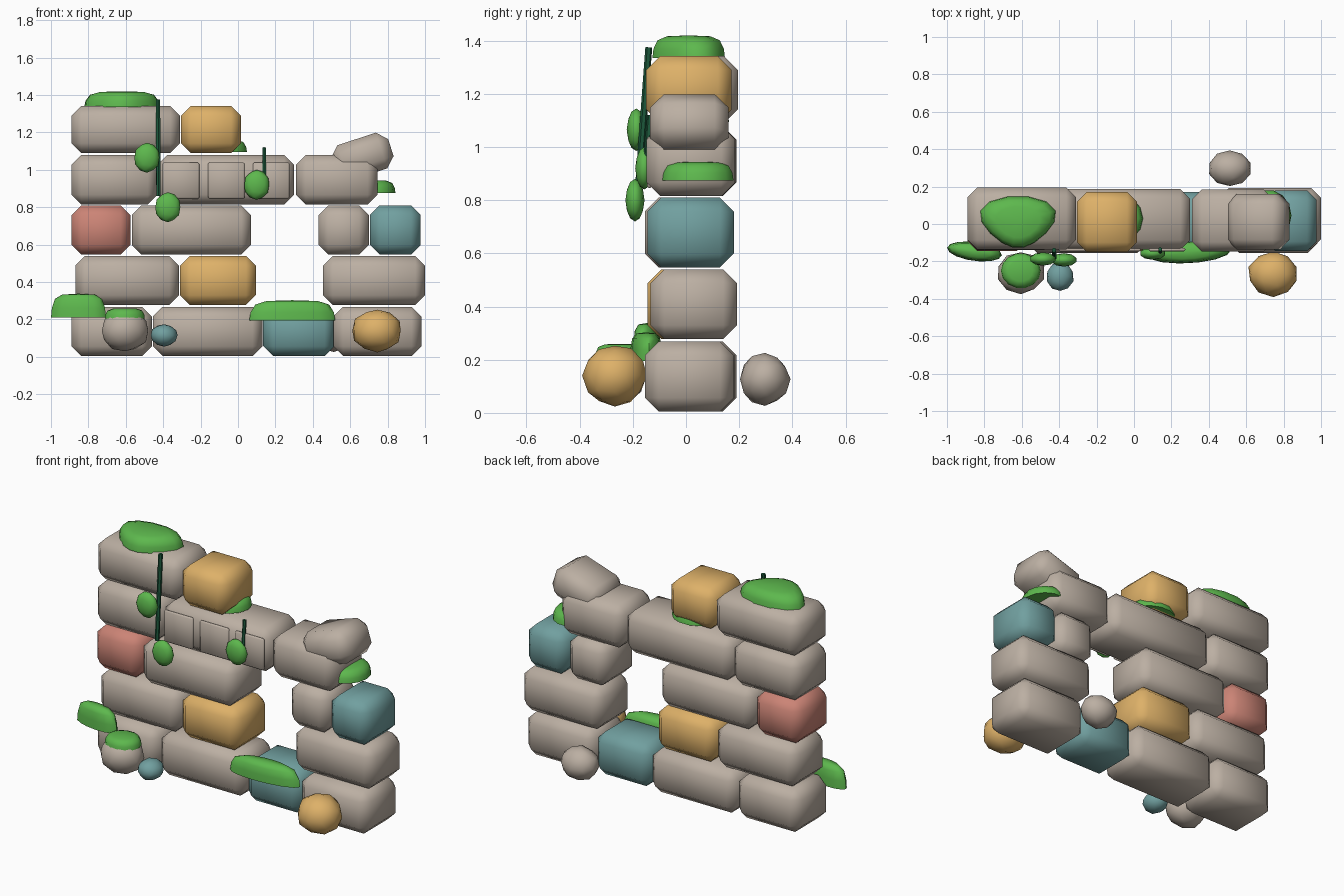
import bpy, bmesh, math, random
from mathutils import Matrix, Vector

if "Cube" in bpy.data.objects:
    bpy.data.objects.remove(bpy.data.objects["Cube"])

random.seed(4)


def mat(name, r, g, b):
    m = bpy.data.materials.new(name)
    m.diffuse_color = (r, g, b, 1)
    m.use_nodes = True
    m.node_tree.nodes["Principled BSDF"].inputs["Base Color"].default_value = m.diffuse_color
    return m


STONE = mat("warm grey stone", 0.50, 0.43, 0.365)
OCHRE = mat("ochre stone", 0.73, 0.44, 0.14)
TEAL = mat("teal stone", 0.165, 0.35, 0.35)
RED = mat("red stone", 0.60, 0.23, 0.18)
MOSS = mat("moss green", 0.11, 0.48, 0.075)
STEM = mat("dark stem green", 0.012, 0.10, 0.045)


def finish(bm, name, material, angle=60):
    bmesh.ops.recalc_face_normals(bm, faces=bm.faces)
    me = bpy.data.meshes.new(name)
    bm.to_mesh(me)
    bm.free()
    me.materials.append(material)
    for p in me.polygons:
        p.use_smooth = True
    me.set_sharp_from_angle(angle=math.radians(angle))
    ob = bpy.data.objects.new(name, me)
    bpy.context.collection.objects.link(ob)
    return ob


def block(name, x, y, z, material, bevel=0.052, tilt=0):
    """Chamfered block from (min, max) ranges, tilted about y."""
    bm = bmesh.new()
    bmesh.ops.create_cube(bm, size=1)
    bmesh.ops.scale(bm, verts=bm.verts, vec=(x[1] - x[0], y[1] - y[0], z[1] - z[0]))
    bmesh.ops.bevel(bm, geom=bm.edges[:], offset=bevel, segments=1, affect='EDGES')
    bmesh.ops.rotate(bm, verts=bm.verts, matrix=Matrix.Rotation(math.radians(tilt), 3, 'Y'))
    bmesh.ops.translate(bm, verts=bm.verts, vec=((x[0] + x[1]) / 2, (y[0] + y[1]) / 2, (z[0] + z[1]) / 2))
    return finish(bm, name, material)


def ball(name, centre, radii, material, rough=0.0, sub=2):
    """Low-poly pebble or leaf blob."""
    bm = bmesh.new()
    bmesh.ops.create_icosphere(bm, subdivisions=sub, radius=1)
    for v in bm.verts:
        k = 1 + random.uniform(-rough, rough)
        v.co = Vector(c + a * r * k for c, a, r in zip(centre, v.co, radii))
    return finish(bm, name, material)


def moss(name, centre, radii, yaw=0, taper=0.0, skew=0.0):
    """Flat-bottomed dome; centre is on the base."""
    bm = bmesh.new()
    n, rings = 14, []
    for r, h in ((1, 0), (0.97, 0.4), (0.86, 0.78), (0.6, 0.96)):
        ring = []
        for i in range(n):
            a = 2 * math.pi * i / n
            y = math.sin(a) * r
            x = math.cos(a) * r * (1 + taper * y) + skew * y
            p = Vector((x * radii[0], y * radii[1], h * radii[2]))
            ring.append(bm.verts.new(Matrix.Rotation(math.radians(yaw), 3, 'Z') @ p + Vector(centre)))
        rings.append(ring)
    for lo, hi in zip(rings, rings[1:]):
        for i in range(n):
            bm.faces.new((lo[i], lo[(i + 1) % n], hi[(i + 1) % n], hi[i]))
    tip = bm.verts.new(Vector(centre) + Vector((0, 0, radii[2])))
    for i in range(n):
        bm.faces.new((rings[-1][i], rings[-1][(i + 1) % n], tip))
    bm.faces.new(rings[0][::-1])
    return finish(bm, name, MOSS)


def stem(name, a, b, r):
    a, b = Vector(a), Vector(b)
    bm = bmesh.new()
    bmesh.ops.create_cone(bm, cap_ends=True, segments=6, radius1=r, radius2=r, depth=(b - a).length)
    q = (b - a).to_track_quat('Z', 'Y').to_matrix()
    bmesh.ops.rotate(bm, verts=bm.verts, matrix=q)
    bmesh.ops.translate(bm, verts=bm.verts, vec=(a + b) / 2)
    return finish(bm, name, STEM, 40)


# Courses of wall blocks: z range, then (x0, x1, y0, y1, colour)
courses = [
    ((0.005, 0.268), [(-0.89, -0.46, -0.14, 0.19, STONE), (-0.455, 0.13, -0.14, 0.185, STONE),
                      (0.135, 0.515, -0.14, 0.17, TEAL), (0.51, 0.98, -0.155, 0.18, STONE)]),
    ((0.278, 0.54), [(-0.87, -0.315, -0.135, 0.185, STONE), (-0.31, 0.095, -0.145, 0.18, OCHRE),
                     (0.455, 1.0, -0.133, 0.192, STONE)]),
    ((0.547, 0.81), [(-0.89, -0.575, -0.145, 0.18, RED), (-0.568, 0.07, -0.155, 0.18, STONE),
                     (0.43, 0.70, -0.14, 0.175, STONE), (0.705, 0.977, -0.145, 0.18, TEAL)]),
    ((0.815, 1.08), [(-0.89, -0.43, -0.14, 0.19, STONE), (-0.43, 0.30, -0.137, 0.187, STONE),
                     (0.31, 0.745, -0.148, 0.185, STONE)]),
    ((1.09, 1.342), [(-0.89, -0.31, -0.137, 0.195, STONE), (-0.305, 0.015, -0.15, 0.172, OCHRE)]),
]
for row, (z, items) in enumerate(courses):
    for col, (x0, x1, y0, y1, m) in enumerate(items):
        block(f"wall_block_{row + 1}_{col + 1}", (x0, x1), (y0, y1), z, m)

# Raised panels on the lintel
for i, x in enumerate((-0.305, -0.062, 0.177)):
    block(f"lintel_panel_{i + 1}", (x - 0.098, x + 0.098), (-0.147, -0.127), (0.845, 1.04), STONE, 0.008)

# Toppled block on the right end
block("toppled_block", (0.505, 0.825), (-0.135, 0.16), (0.97, 1.17), STONE, 0.052, -18)

# Fallen rubble
ball("rubble_left", (-0.605, -0.26, 0.14), (0.128, 0.112, 0.112), STONE, 0.04)
ball("rubble_teal_pebble", (-0.395, -0.28, 0.115), (0.073, 0.08, 0.06), TEAL, 0.04)
ball("rubble_ochre", (0.745, -0.268, 0.14), (0.135, 0.121, 0.117), OCHRE, 0.04)
ball("rubble_back", (0.512, 0.297, 0.127), (0.113, 0.095, 0.098), STONE, 0.04)

# Moss cushions
moss("moss_top", (-0.62, 0.01, 1.335), (0.195, 0.14, 0.085), taper=0.35)
moss("moss_lintel", (-0.10, 0.03, 1.095), (0.148, 0.135, 0.07))
moss("moss_right", (0.72, 0.045, 0.875), (0.122, 0.137, 0.07))
moss("moss_low_left", (-0.853, -0.147, 0.21), (0.148, 0.05, 0.128), yaw=-8)
moss("moss_sill", (0.29, -0.15, 0.195), (0.23, 0.06, 0.108), yaw=3)
moss("moss_rubble", (-0.605, -0.25, 0.205), (0.107, 0.095, 0.055))

# Hanging vines and leaves
stem("vine_long", (-0.428, -0.14, 1.375), (-0.425, -0.178, 0.86), 0.013)
stem("vine_short", (0.14, -0.135, 1.12), (0.14, -0.152, 0.93), 0.011)
ball("leaf_upper", (-0.487, -0.187, 1.065), (0.07, 0.036, 0.08), MOSS)
ball("leaf_lower", (-0.375, -0.192, 0.80), (0.07, 0.036, 0.08), MOSS)
ball("leaf_right", (0.10, -0.157, 0.92), (0.07, 0.034, 0.08), MOSS)
